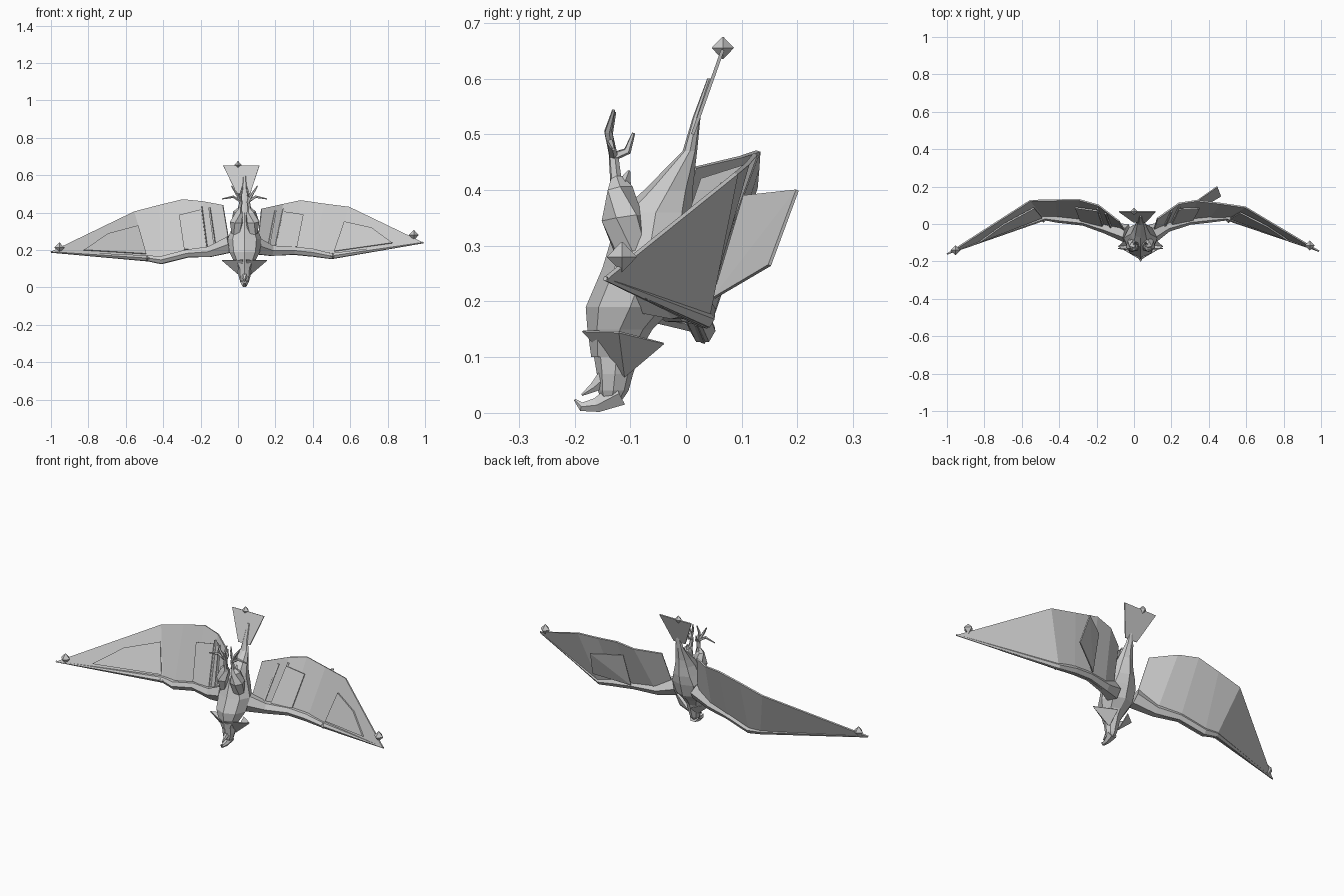
import bpy
import bmesh
import math
from mathutils import Vector

cube = bpy.data.objects.get("Cube")
if cube:
    bpy.data.objects.remove(cube, do_unlink=True)

MID = 0.035  # the body sits a little to one side between the uneven wings

grey = bpy.data.materials.new("plain grey")
grey.use_nodes = True
grey.diffuse_color = (0.6, 0.6, 0.6, 1)
grey.node_tree.nodes["Principled BSDF"].inputs["Base Color"].default_value = grey.diffuse_color


def make(name, verts, faces, thickness=0):
    """Flat shaded mesh object, optionally thickened."""
    mesh = bpy.data.meshes.new(name)
    bm = bmesh.new()
    points = [bm.verts.new(v) for v in verts]
    for face in faces:
        bm.faces.new([points[i] for i in face])
    bmesh.ops.recalc_face_normals(bm, faces=bm.faces[:])
    bm.to_mesh(mesh)
    bm.free()
    mesh.materials.append(grey)
    obj = bpy.data.objects.new(name, mesh)
    bpy.context.collection.objects.link(obj)
    if thickness:
        solid = obj.modifiers.new("thickness", 'SOLIDIFY')
        solid.thickness = thickness
        solid.offset = 0
    return obj


def skin(name, rings):
    """Closed skin over a row of equal rings."""
    n = len(rings[0])
    verts = [v for ring in rings for v in ring]
    faces = [(r * n + i, r * n + (i + 1) % n, (r + 1) * n + (i + 1) % n, (r + 1) * n + i)
             for r in range(len(rings) - 1) for i in range(n)]
    last = len(verts) - n
    faces += [tuple(range(n)), tuple(range(last, last + n))]
    return make(name, verts, faces)


def tube(name, path, radii, sides=6):
    """Tapered tube along a path."""
    path = [Vector(p) for p in path]
    rings = []
    for k, (p, r) in enumerate(zip(path, radii)):
        along = path[min(k + 1, len(path) - 1)] - path[max(k - 1, 0)]
        turn = along.to_track_quat('Z', 'Y')
        rings.append([p + turn @ Vector((r * math.cos(a), r * math.sin(a), 0))
                      for a in (math.tau * i / sides for i in range(sides))])
    return skin(name, rings)


def stack(name, levels, sides=8):
    """Level rings given by height, front, back and half width."""
    rings = []
    for z, front, back, half in levels:
        rings.append([(MID + half * math.cos(a), (front + back) / 2 + (back - front) / 2 * math.sin(a), z)
                      for a in (math.tau * i / sides for i in range(sides))])
    return skin(name, rings)


def gem(name, centre, size):
    c = Vector(centre)
    up = Vector((0, 0, size))
    tube(name, [c - up, c, c + up], [0.001, size, 0.001], 4)


# Body, head and beak
stack("body", [
    (.10, -.17, -.09, .035), (.15, -.177, -.06, .062), (.19, -.18, -.02, .082),
    (.26, -.15, 0, .09), (.31, -.135, .01, .07), (.36, -.12, .012, .052),
    (.40, -.075, .012, .04), (.47, -.006, .02, .024), (.53, .012, .026, .012),
    (.60, .038, .046, .006)])
stack("head", [
    (.015, -.15, -.12, .012), (.04, -.158, -.103, .026), (.07, -.16, -.095, .034),
    (.10, -.165, -.085, .036), (.13, -.168, -.075, .045)])
tube("upper_beak", [(MID, -.12, .035), (MID, -.16, .014), (MID, -.188, .011), (MID, -.2, .024)],
     [.026, .015, .009, .002])
tube("lower_beak", [(MID, -.14, .068), (MID, -.165, .046), (MID, -.187, .032)], [.02, .01, .002])

# Tail fan
make("tail_fan", [(MID - .04, .012, .5), (MID + .03, .012, .5), (.115, .066, .652), (-.08, .066, .652)],
     [(0, 1, 2, 3)], .006)
gem("tail_gem", (0, .066, .655), .02)

# Collar, thighs and feet on both sides
for side, label in ((1, "left"), (-1, "right")):
    def at(x, y, z):
        return Vector((MID + side * x, y, z))

    make(label + "_collar", [at(.008, -.185, .147), at(.12, -.12, .145), at(.03, -.04, .125),
                             at(.027, -.11, .065)], [(0, 1, 3), (1, 2, 3)], .004)
    ankle = at(.02, -.13, .46)
    tube(label + "_thigh", [at(.04, -.1, .29), at(.042, -.115, .35), at(.035, -.118, .4), at(.025, -.125, .42)],
         [.03, .038, .026, .012])
    tube(label + "_shin", [at(.025, -.125, .41), ankle], [.011, .009])
    tube(label + "_spur", [at(.03, -.115, .4), at(.03, -.102, .435)], [.018, .002], 4)
    toes = [((.02, -.138, .5), (.012, -.128, .54)),
            ((.045, -.14, .505), (.07, -.13, .543)),
            ((.06, -.135, .485), (.12, -.13, .473)),
            ((.025, -.105, .47), (.03, -.094, .502))]
    for i, (knuckle, tip) in enumerate(toes):
        tube(f"{label}_toe_{i + 1}", [ankle, at(*knuckle), at(*tip)], [.008, .007, .003], 5)

# Wings: lower leading edge and upper trailing edge at matching stations
wings = {
    "right": ([(-.04, -.05, .2), (-.15, -.02, .165), (-.27, .015, .16), (-.41, .03, .125),
               (-.48, .035, .14), (-1, -.16, .187)],
              [(-.08, .015, .44), (-.19, .1, .46), (-.295, .13, .47), (-.42, .128, .44),
               (-.555, .125, .405), (-.99, -.155, .195)],
              (-.955, -.14, .213)),
    "left": ([(.1, -.05, .19), (.18, -.01, .17), (.3, .02, .175), (.4, .03, .165),
              (.5, .035, .152), (.99, -.145, .237)],
             [(.125, .03, .42), (.24, .11, .445), (.335, .125, .465), (.46, .11, .447),
              (.595, .09, .43), (.98, -.14, .245)],
             (.94, -.115, .28)),
}

for label, (lead, trail, gem_spot) in wings.items():
    lead = [Vector(p) for p in lead]
    trail = [Vector(p) for p in trail]
    n = len(lead)

    def on_wing(station, chord, forward=0.0):
        k = min(int(station), n - 2)
        f = station - k
        point = lead[k].lerp(lead[k + 1], f).lerp(trail[k].lerp(trail[k + 1], f), chord)
        return point - Vector((0, forward, 0))

    make(label + "_wing", lead + trail,
         [(i, i + 1, n + i + 1, n + i) for i in range(n - 1)], .008)

    # Thick arm along the leading edge, thinning to the tip
    lift = [.03, .026, .022, .022, .016, .004]
    tube(label + "_arm", [p + Vector((0, 0, h)) for p, h in zip(lead, lift)],
         [.05, .032, .024, .023, .017, .004])
    gem(label + "_wing_gem", gem_spot, .027)
    gem(label + "_wrist_claw", on_wing(4, .06, .02), .014)

    # Overlapping feather plates and ribs on the front
    for name, corners in (("inner_plate", ((1.1, .15), (2.1, .15), (2.2, .75), (1.1, .85))),
                          ("outer_plate", ((4, .15), (4.65, .3), (4.35, .75), (4, .72)))):
        make(f"{label}_{name}", [on_wing(s, c, .014) for s, c in corners], [(0, 1, 2, 3)], .008)
    for i, station in enumerate((.7, 1.1)):
        tube(f"{label}_rib_{i + 1}", [on_wing(station, .1, .008), on_wing(station, .9, .008)],
             [.007, .006], 4)

# Loose feather standing out behind the left wing
make("left_loose_feather", [(.445, .2, .4), (.465, .15, .265), (.3, .05, .206), (.31, .105, .39)],
     [(0, 1, 2), (0, 2, 3)], .006)
